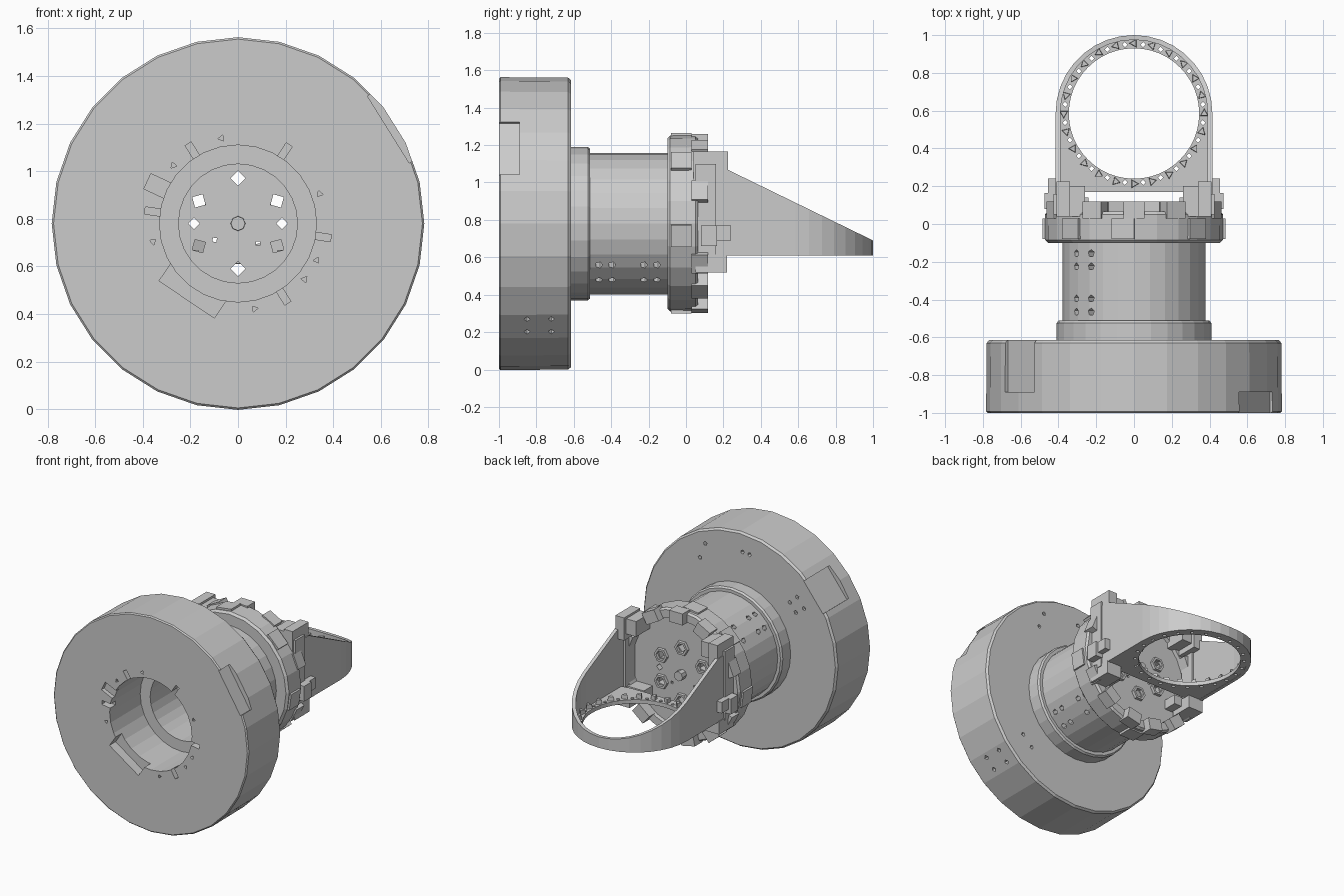
import bpy, bmesh
from math import sin, cos, pi, radians
from mathutils import Matrix

if "Cube" in bpy.data.objects:
    bpy.data.objects.remove(bpy.data.objects["Cube"])

CZ = 0.78  # height of the main axis, which runs along y


def finish(name, bm):
    bmesh.ops.remove_doubles(bm, verts=bm.verts, dist=1e-5)
    bmesh.ops.recalc_face_normals(bm, faces=bm.faces)
    me = bpy.data.meshes.new(name)
    bm.to_mesh(me)
    bm.free()
    ob = bpy.data.objects.new(name, me)
    bpy.context.collection.objects.link(ob)
    return ob


def skin(bm, rings, close_rows=True, close_cols=True):
    """Quads between successive rows of points."""
    vs = [[bm.verts.new(p) for p in row] for row in rings]
    n, m = len(vs), len(vs[0])
    for i in range(n if close_rows else n - 1):
        for j in range(m if close_cols else m - 1):
            a, b = vs[i], vs[(i + 1) % n]
            bm.faces.new((a[j], a[(j + 1) % m], b[(j + 1) % m], b[j]))
    return vs


def revolve(bm, prof, n, x=0, z=CZ):
    """Closed (y, r) profile turned around a y-parallel axis."""
    skin(bm, [[(x + r * cos(2 * pi * k / n), y, z + r * sin(2 * pi * k / n))
               for y, r in prof] for k in range(n)])


def turned(name, prof, n):
    bm = bmesh.new()
    revolve(bm, prof, n)
    return finish(name, bm)


def frame(a, r, y):
    a = radians(a)
    return (Matrix.Translation((r * cos(a), y, CZ + r * sin(a)))
            @ Matrix.Rotation(-a, 4, 'Y'))


def polar_box(bm, a, r0, r1, y0, y1, w):
    """Box at angle a, spanning radius r0..r1, width w along the tangent."""
    bmesh.ops.create_cube(bm, size=1, matrix=frame(a, (r0 + r1) / 2, (y0 + y1) / 2)
                          @ Matrix.Diagonal((r1 - r0, y1 - y0, w, 1)))


def box(bm, x, y, z):
    c = [(x[0] + x[1]) / 2, (y[0] + y[1]) / 2, (z[0] + z[1]) / 2]
    bmesh.ops.create_cube(bm, size=1, matrix=Matrix.Translation(c)
                          @ Matrix.Diagonal((x[1] - x[0], y[1] - y[0], z[1] - z[0], 1)))


def pin(bm, a, r, y, rad, depth, seg=4, radial=False):
    axis = 'Y' if radial else 'X'
    bmesh.ops.create_cone(bm, cap_ends=True, segments=seg, radius1=rad, radius2=rad,
                          depth=depth, matrix=frame(a, r, y) @ Matrix.Rotation(pi / 2, 4, axis))


def cut(ob, bm):
    cutter = finish("cutter", bm)
    cutter.hide_render = True
    mod = ob.modifiers.new("cut", 'BOOLEAN')
    mod.operation, mod.solver, mod.object = 'DIFFERENCE', 'EXACT', cutter
    dg = bpy.context.evaluated_depsgraph_get()
    me = bpy.data.meshes.new_from_object(ob.evaluated_get(dg))
    ob.modifiers.clear()
    ob.data = me
    bpy.data.objects.remove(cutter)


# Base drum with bore
drum = turned("base_drum", [(-1, .33), (-1, .775), (-.992, .783), (-.63, .78),
                            (-.615, .768), (-.615, .33)], 28)
bm = bmesh.new()
polar_box(bm, 142, .75, .9, -.89, -.5, .25)      # side panels
polar_box(bm, 32, .745, .9, -1.1, -.89, .33)
for a in (57, 122, 172, -9, -58):                # bore slots
    polar_box(bm, a, .28, .395, -1.1, -.94, .03)
polar_box(bm, 236, .25, .385, -1.1, -.93, .28)
polar_box(bm, 155, .25, .42, -1.1, -.97, .07)
for a in (101, 138, 20, -168, -25, -40, -79):    # front screw holes
    pin(bm, a, .365, -1, .015, .08, 3)
for a in (-41, -48):                             # rim screw holes
    for y in (-.85, -.72):
        pin(bm, a, .78, y, .017, .16, 4, True)
for a, r in ((137, .55), (145, .55), (137, .63), (145, .63),
             (92, .64), (97, .64), (58, .6), (66, .68), (-40, .6), (-50, .6)):
    pin(bm, a, r, -.615, .015, .12, 5)           # rear screw holes
cut(drum, bm)

# Neck tube with collar
neck = turned("neck_tube", [(-.65, .25), (-.65, .41), (-.525, .41), (-.512, .4), (-.512, .378),
                            (-.05, .378), (-.05, .25)], 28)
bm = bmesh.new()
for a in (-36, -53, 144, 127):
    for y in (-.465, -.395, -.225, -.155):
        pin(bm, a, .33, y, .02, .3, 5, True)
cut(neck, bm)

# Head flange with recessed end plate
flange = turned("head_flange", [(-.02, 0), (-.02, .36), (-.1, .36), (-.1, .455), (-.085, .47),
                                (.05, .472), (.065, .46), (.065, .405), (.04, .40), (.04, 0)], 24)
bm = bmesh.new()
for k in range(6):
    pin(bm, 90 + 60 * k, .19, 0, .032, .3)
for a in (0, 180, 215, -45):
    pin(bm, a, .185 if a in (0, 180) else .12, 0, .024 if a in (0, 180) else .012, .3)
cut(flange, bm)

# Hexagonal bosses around the plate holes, and central hub
bm = bmesh.new()
for k in range(6):
    t = radians(90 + 60 * k)
    revolve(bm, [(.03, .035), (.03, .055), (.06, .052), (.06, .035)], 6,
            .19 * cos(t), CZ + .19 * sin(t))
revolve(bm, [(-.05, 0), (-.05, .03), (.09, .035), (.09, 0)], 8)
finish("plate_bosses", bm)

# Retaining tabs and square pads on the flange
bm = bmesh.new()
for a in (90, 62, 118, 22, 158, -27, 207, -50, 230, -78, -102):
    polar_box(bm, a, .395, .478, .03, .118, .11)
for a in (-8, 97, 188, -90, 45, 135):
    polar_box(bm, a, .44, .48, -.08, .03, .12)
finish("flange_tabs", bm)

# Wedge-shaped bracket wall following a U outline
YC, RO = .585, .415


def outline(r):
    arc = [(r * cos(pi * k / 18), YC + r * sin(pi * k / 18)) for k in range(19)]
    return [(r, .06), (r, .22), (r, .4)] + arc + [(-r, .4), (-r, .22), (-r, .06)]


def top(y):
    return .69 + .487 * (1 - max(y, .22))


bm = bmesh.new()
rows = []
for (xo, yo), (xi, yi) in zip(outline(RO), outline(RO - .025)):
    rows.append([(xo, yo, .61), (xo, yo, top(yo)), (xi, yi, top(yo)), (xi, yi, .61)])
vs = skin(bm, rows, close_rows=False)
bm.faces.new(vs[0])
bm.faces.new(vs[-1])
finish("bracket_wall", bm)

# Ring plate closing the bottom of the bracket, with small holes
bm = bmesh.new()
N = 48
rows = []
for k in range(N):
    c, s = cos(2 * pi * k / N), sin(2 * pi * k / N)
    ro = .40 if s >= 0 else min(.40 / max(abs(c), 1e-6), .415 / abs(s))
    rows.append([(r * c, YC + r * s, z) for r, z in
                 ((.345, .612), (ro, .612), (ro, .64), (.345, .64))])
skin(bm, rows)
ring = finish("ring_plate", bm)
bm = bmesh.new()
for k in range(24):
    t = 2 * pi * (k + .5) / 24
    bmesh.ops.create_cone(bm, cap_ends=True, segments=4, radius1=.014, radius2=.014, depth=.2,
                          matrix=Matrix.Translation((.368 * cos(t), YC + .368 * sin(t), .63)))
cut(ring, bm)

# Triangular lugs between the ring holes
bm = bmesh.new()
for k in range(24):
    t = 2 * pi * k / 24
    bmesh.ops.create_cone(bm, cap_ends=True, segments=3, radius1=.026, radius2=.022, depth=.035,
                          matrix=Matrix.Translation((.372 * cos(t), YC + .372 * sin(t), .652))
                          @ Matrix.Rotation(t, 4, 'Z'))
finish("ring_lugs", bm)

# Mounting feet and side latches, mirrored left and right
bm = bmesh.new()
for s in (-1, 1):
    for x, y, z in (((.26, .37), (.04, .20), (1.04, 1.15)),
                    ((.34, .41), (.04, .225), (1.0, 1.165)),
                    ((.375, .425), (.05, .16), (.6, 1.1)),
                    ((.30, .42), (.05, .22), (.52, .615)),
                    ((.24, .40), (.04, .14), (.56, .63)),
                    ((.40, .455), (.16, .24), (.69, .77)),
                    ((.40, .475), (.08, .165), (.66, .77))):
        box(bm, sorted((s * x[0], s * x[1])), y, z)
finish("bracket_feet", bm)
